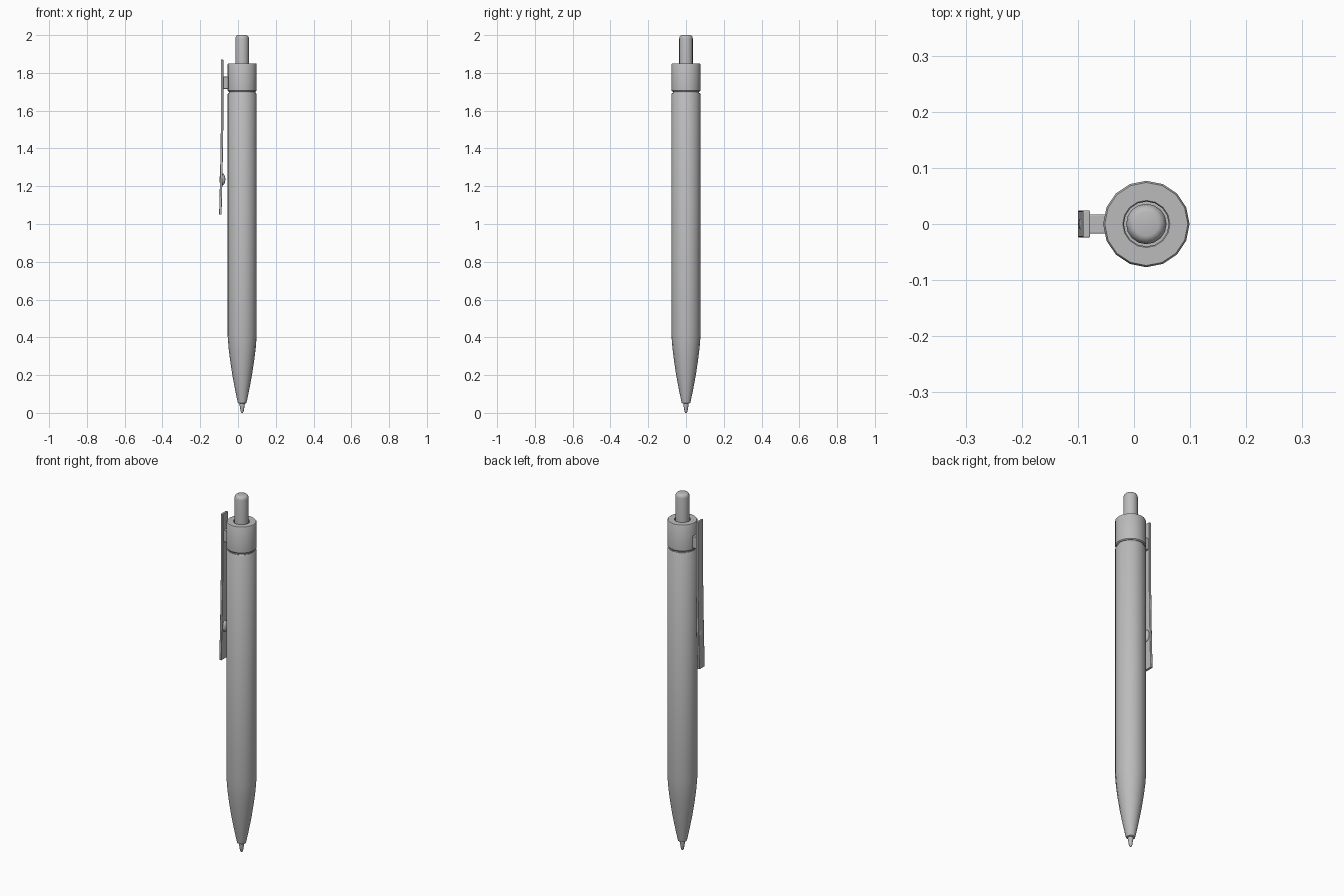
import bpy, bmesh, math
from mathutils import Matrix

cube = bpy.data.objects.get("Cube")
if cube:
    bpy.data.objects.remove(cube, do_unlink=True)

AXIS_X = 0.022
SIDES = 16

grey = bpy.data.materials.new("plain_grey")
grey.use_nodes = True
GREY = (0.5, 0.5, 0.5, 1)
grey.diffuse_color = GREY
grey.node_tree.nodes["Principled BSDF"].inputs["Base Color"].default_value = GREY


def finish(name, bm, smooth=True, bevel=0):
    bmesh.ops.recalc_face_normals(bm, faces=bm.faces)
    mesh = bpy.data.meshes.new(name)
    bm.to_mesh(mesh)
    bm.free()
    mesh.materials.append(grey)
    ob = bpy.data.objects.new(name, mesh)
    bpy.context.collection.objects.link(ob)
    if bevel:
        mod = ob.modifiers.new("soft_edges", "BEVEL")
        mod.width = bevel
        mod.segments = 2
    if smooth:
        bpy.ops.object.select_all(action="DESELECT")
        ob.select_set(True)
        bpy.context.view_layer.objects.active = ob
        bpy.ops.object.shade_smooth_by_angle(angle=math.radians(35))
    return ob


def lathe(name, profile):
    """Revolve (radius, height) points round the pen axis and close the ends."""
    bm = bmesh.new()
    rings = []
    for r, z in profile:
        ring = []
        for i in range(SIDES):
            a = math.tau * i / SIDES
            ring.append(bm.verts.new((AXIS_X + r * math.cos(a), r * math.sin(a), z)))
        rings.append(ring)
    for low, high in zip(rings, rings[1:]):
        for i in range(SIDES):
            j = (i + 1) % SIDES
            bm.faces.new((low[i], low[j], high[j], high[i]))
    bm.faces.new(rings[0][::-1])
    bm.faces.new(rings[-1])
    return finish(name, bm)


def extrude_side(name, outline, half_width, bevel):
    """Extrude an (x, z) outline along y."""
    bm = bmesh.new()
    face = bm.faces.new([bm.verts.new((x, -half_width, z)) for x, z in outline])
    new = bmesh.ops.extrude_face_region(bm, geom=[face])["geom"]
    moved = [v for v in new if isinstance(v, bmesh.types.BMVert)]
    bmesh.ops.translate(bm, verts=moved, vec=(0, 2 * half_width, 0))
    return finish(name, bm, bevel=bevel)


# Writing tip and tapered barrel
lathe("writing_tip", [(0.004, 0), (0.008, 0.008), (0.014, 0.045), (0.014, 0.07)])
lathe("barrel", [(0.018, 0.05), (0.023, 0.053), (0.037, 0.12), (0.052, 0.2),
                 (0.064, 0.28), (0.072, 0.345), (0.077, 0.41),
                 (0.077, 1.688), (0.073, 1.694)])

# Recessed neck ring between barrel and cap
lathe("neck_ring", [(0.07, 1.68), (0.07, 1.72)])

# Cap with a socket for the push button
lathe("cap", [(0.073, 1.702), (0.077, 1.707), (0.077, 1.845), (0.074, 1.85),
              (0.042, 1.85), (0.040, 1.847), (0.040, 1.80)])
lathe("push_button", [(0.036, 1.79), (0.036, 1.982), (0.034, 1.991),
                      (0.028, 1.998), (0.022, 2.0)])

# Clip blade, kinked outward at its lower end
extrude_side("clip_blade", [(-0.091, 1.87), (-0.078, 1.87), (-0.078, 1.5),
                            (-0.082, 1.25), (-0.087, 1.05),
                            (-0.1, 1.05), (-0.095, 1.25), (-0.091, 1.5)],
             0.024, 0.002)

# Bridge joining clip and cap
extrude_side("clip_bridge", [(-0.085, 1.715), (-0.04, 1.715),
                             (-0.04, 1.78), (-0.085, 1.78)], 0.017, 0.002)

# Rounded grip bump inside the clip
bm = bmesh.new()
bmesh.ops.create_uvsphere(bm, u_segments=16, v_segments=10, radius=1,
                          matrix=Matrix.Translation((-0.083, 0, 1.236))
                          @ Matrix.Diagonal((0.016, 0.018, 0.032, 1)))
finish("clip_bump", bm)
